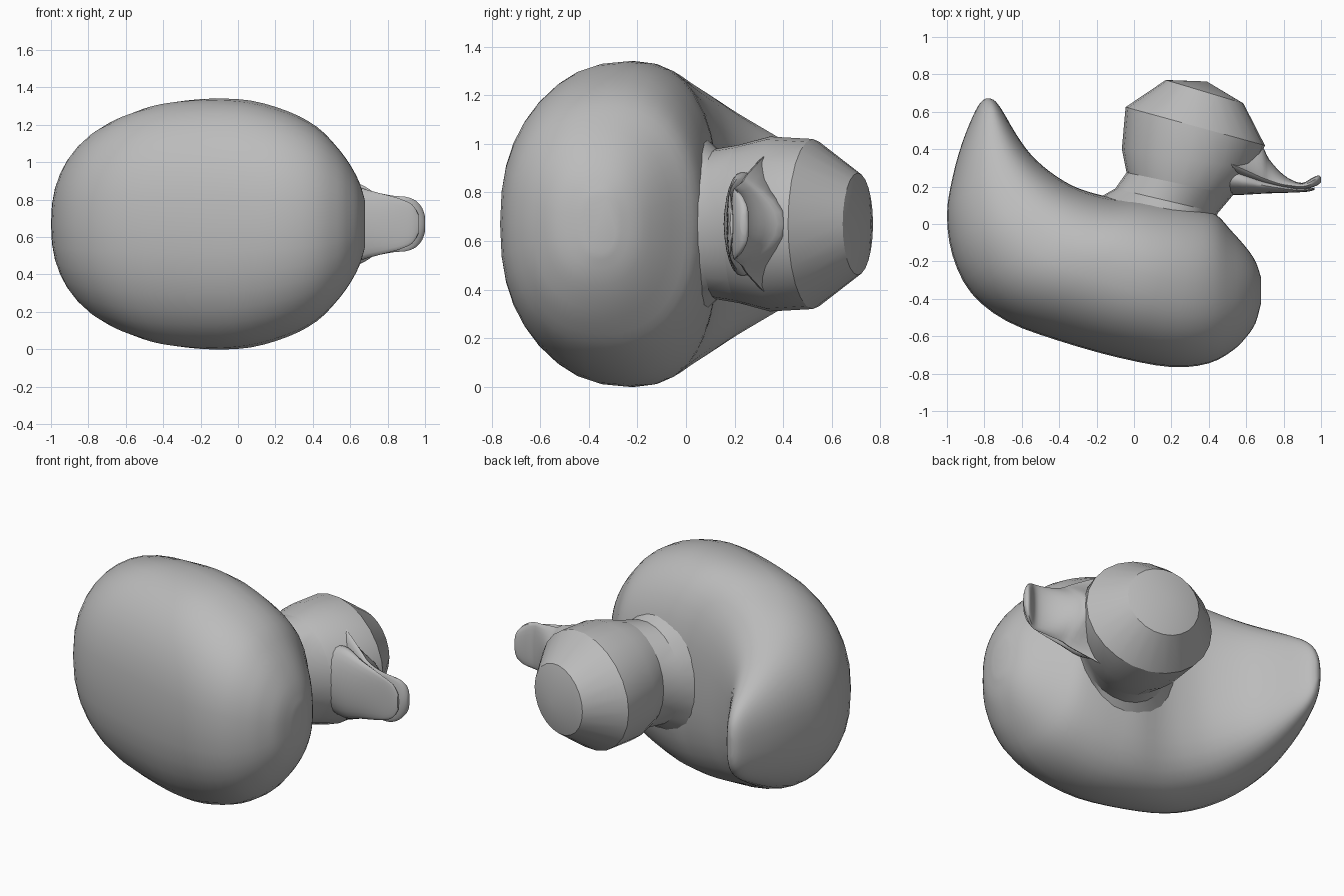
import bpy, bmesh, math

if "Cube" in bpy.data.objects:
    bpy.data.objects.remove(bpy.data.objects["Cube"])

MID = 0.67  # height of the symmetry plane; the duck lies on its side

grey = bpy.data.materials.new("plain_grey")
grey.diffuse_color = (0.5, 0.5, 0.5, 1)
grey.use_nodes = True
grey.node_tree.nodes["Principled BSDF"].inputs["Base Color"].default_value = grey.diffuse_color


def smooth_rows(rows, steps):
    """Catmull-Rom interpolation of station tuples."""
    out = []
    for i in range(len(rows) - 1):
        a, b = rows[max(i - 1, 0)], rows[i]
        c, d = rows[i + 1], rows[min(i + 2, len(rows) - 1)]
        for s in range(steps):
            t = s / steps
            out.append(tuple(
                0.5 * (2 * q + (r - p) * t + (2 * p - 5 * q + 4 * r - w) * t * t
                       + (3 * q - p - 3 * r + w) * t ** 3)
                for p, q, r, w in zip(a, b, c, d)))
    return out + [rows[-1]]


def loft(name, rings, angle=40, tip=None):
    """Skin closed rings of points; close ends with a cap or a fan to a tip."""
    bm = bmesh.new()
    loops = [[bm.verts.new(p) for p in ring] for ring in rings]
    n = len(loops[0])
    for a, b in zip(loops, loops[1:]):
        for i in range(n):
            j = (i + 1) % n
            bm.faces.new((a[i], a[j], b[j], b[i]))
    bm.faces.new(loops[0])
    if tip:
        apex = bm.verts.new(tip)
        for i in range(n):
            bm.faces.new((loops[-1][i], loops[-1][(i + 1) % n], apex))
    else:
        bm.faces.new(loops[-1])
    bmesh.ops.recalc_face_normals(bm, faces=bm.faces[:])
    mesh = bpy.data.meshes.new(name)
    bm.to_mesh(mesh)
    bm.free()
    mesh.materials.append(grey)
    obj = bpy.data.objects.new(name, mesh)
    bpy.context.collection.objects.link(obj)
    bpy.ops.object.select_all(action='DESELECT')
    obj.select_set(True)
    bpy.context.view_layer.objects.active = obj
    bpy.ops.object.shade_smooth_by_angle(angle=math.radians(angle))
    return obj


def angles(n):
    return [2 * math.pi * i / n for i in range(n)]


def body_ring(row):
    """Egg-shaped section between a back point and a belly point."""
    ux, uy, lx, ly, half = row
    # widest line sits nearer the back towards the tail, central at the breast
    shift = 0.19 - 0.14 * min(max((ux + 0.25) / 0.45, 0), 1)
    pts = []
    for a in angles(36):
        c, s = math.cos(a), math.sin(a)
        fullness = 0.85 if c < 0 else 0.95
        k = math.copysign(abs(c) ** fullness, c) + shift * s * s
        w = half * math.copysign(abs(s) ** 0.85, s)
        pts.append(((ux + lx) / 2 + k * (ux - lx) / 2,
                    (uy + ly) / 2 + k * (uy - ly) / 2, MID + w))
    return pts


# Body from tail tip to breast: back x, back y, belly x, belly y, half width
body = [
    (-0.77, 0.672, -0.79, 0.672, 0.06),
    (-0.74, 0.655, -0.82, 0.65, 0.14),
    (-0.70, 0.60, -0.86, 0.58, 0.22),
    (-0.63, 0.48, -0.92, 0.43, 0.31),
    (-0.55, 0.37, -0.97, 0.25, 0.39),
    (-0.45, 0.28, -1.00, 0.05, 0.465),
    (-0.33, 0.205, -0.97, -0.17, 0.545),
    (-0.20, 0.16, -0.87, -0.37, 0.605),
    (-0.08, 0.14, -0.68, -0.52, 0.65),
    (0.06, 0.14, -0.40, -0.625, 0.67),
    (0.20, 0.12, -0.08, -0.715, 0.66),
    (0.34, 0.09, 0.20, -0.765, 0.60),
    (0.44, 0.05, 0.40, -0.745, 0.52),
    (0.515, -0.03, 0.53, -0.675, 0.42),
    (0.595, -0.12, 0.60, -0.605, 0.32),
    (0.65, -0.20, 0.65, -0.53, 0.22),
    (0.68, -0.29, 0.68, -0.42, 0.12),
]
loft("body", [body_ring(r) for r in smooth_rows(body, 3)], 50)


def head_ring(row):
    """Tilted ellipse between a rear point and a front point."""
    bx, by, fx, fy, half = row
    return [((bx + fx) / 2 + math.cos(a) * (fx - bx) / 2,
             (by + fy) / 2 + math.cos(a) * (fy - by) / 2,
             MID + half * math.sin(a)) for a in angles(24)]


# Neck and head: rear x, rear y, front x, front y, half width
neck = [
    (-0.24, 0.11, 0.42, 0.00, 0.38),
    (-0.10, 0.19, 0.45, 0.06, 0.31),
    (-0.04, 0.275, 0.53, 0.155, 0.325),
]
head = [
    (-0.04, 0.275, 0.53, 0.155, 0.325),
    (-0.065, 0.40, 0.65, 0.29, 0.36),
    (-0.045, 0.625, 0.70, 0.42, 0.35),
    (0.17, 0.77, 0.585, 0.645, 0.21),
]
loft("neck", [head_ring(r) for r in neck], 30)
loft("head", [head_ring(r) for r in head], 25, tip=(0.39, 0.762, MID))


def bill_ring(row):
    """Thin section with a raised middle ridge above a flat underside."""
    x, edge, top, under, half, peak = row
    pts = []
    for a in angles(24):
        c, s = math.cos(a), math.sin(a)
        rise = (top - edge) * c ** peak if c > 0 else (edge - under) * c
        pts.append((x, edge + rise, MID + half * s))
    return pts


# Bills: x, rim y, top y, underside y, half width, ridge sharpness
upper_bill = [
    (0.46, 0.345, 0.40, 0.30, 0.305, 2.5),
    (0.58, 0.295, 0.41, 0.24, 0.25, 2.5),
    (0.68, 0.25, 0.415, 0.21, 0.20, 2.4),
    (0.72, 0.235, 0.35, 0.20, 0.175, 2.0),
    (0.78, 0.215, 0.28, 0.19, 0.16, 1.3),
    (0.84, 0.205, 0.237, 0.185, 0.15, 0.9),
    (0.90, 0.20, 0.22, 0.185, 0.145, 0.7),
    (0.95, 0.215, 0.245, 0.195, 0.125, 0.6),
    (0.985, 0.235, 0.26, 0.21, 0.085, 0.6),
    (1.00, 0.24, 0.25, 0.225, 0.04, 0.6),
]
lower_bill = [
    (0.46, 0.26, 0.33, 0.155, 0.20, 0.7),
    (0.58, 0.23, 0.29, 0.156, 0.215, 0.7),
    (0.70, 0.205, 0.235, 0.163, 0.18, 0.7),
    (0.85, 0.183, 0.195, 0.168, 0.14, 0.7),
    (0.93, 0.183, 0.193, 0.173, 0.105, 0.7),
    (0.965, 0.188, 0.194, 0.182, 0.05, 0.7),
]
loft("upper_bill", [bill_ring(r) for r in smooth_rows(upper_bill, 3)], 50)
loft("lower_bill", [bill_ring(r) for r in smooth_rows(lower_bill, 3)], 50)
